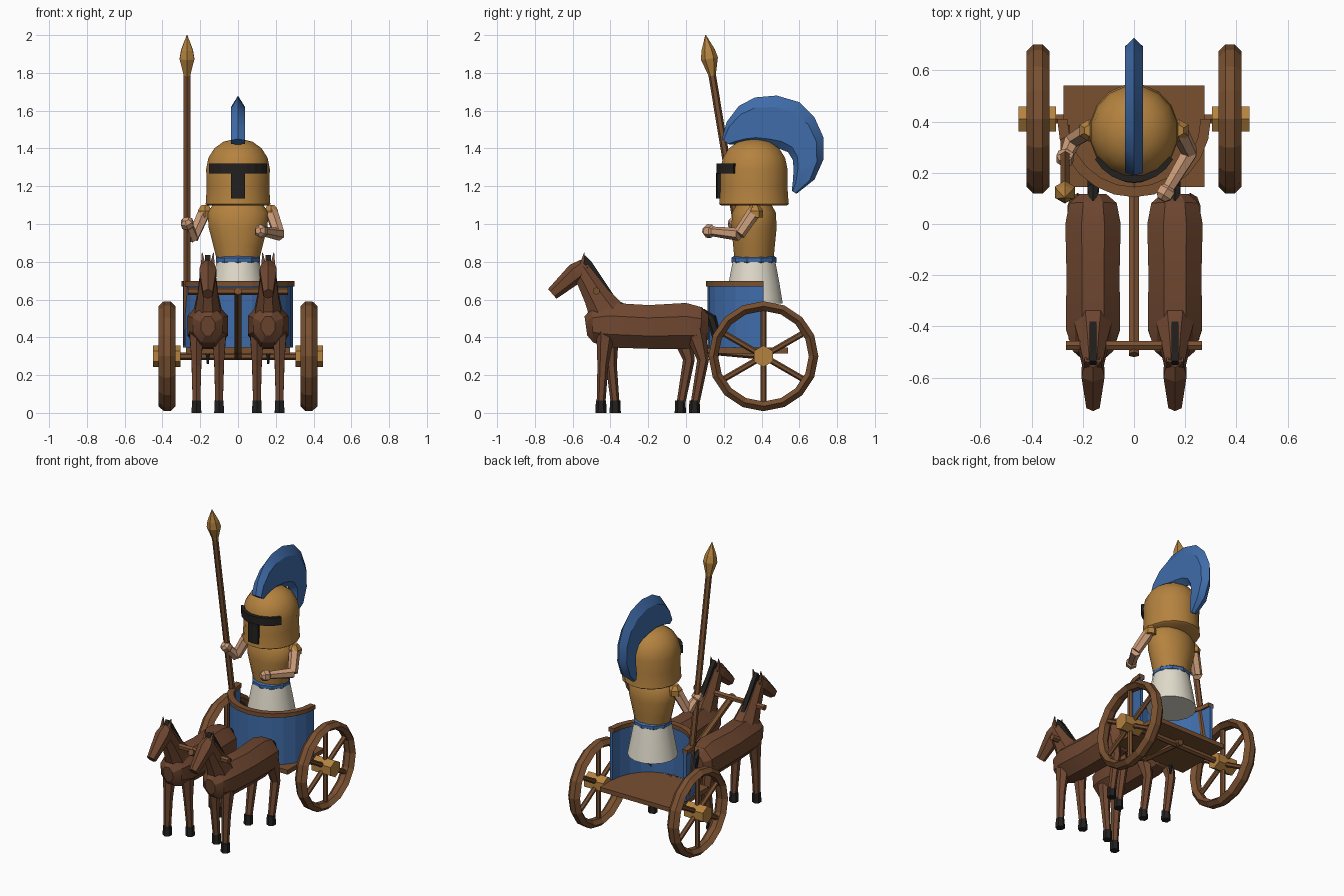
import bpy, bmesh, math
from mathutils import Vector as V

if "Cube" in bpy.data.objects:
    bpy.data.objects.remove(bpy.data.objects["Cube"])

def mat(name, r, g, b):
    m = bpy.data.materials.new(name)
    m.diffuse_color = (r, g, b, 1)
    m.use_nodes = True
    m.node_tree.nodes["Principled BSDF"].inputs["Base Color"].default_value = m.diffuse_color
    return m

BRASS = mat("brass", .46, .225, .05)
WOOD = mat("wood", .19, .08, .03)
COAT = mat("coat", .16, .063, .03)
BLUE = mat("blue", .05, .15, .40)
CLOTH = mat("cloth", .75, .71, .60)
DARK = mat("dark", .016, .015, .014)
SKIN = mat("skin", .60, .33, .19)

def loft(name, rings, m, closed=False, smooth=0):
    """Skin a list of equal-length rings; caps the ends unless closed."""
    bm = bmesh.new()
    vs = [[bm.verts.new(p) for p in r] for r in rings]
    n = len(rings[0])
    pairs = list(zip(vs, vs[1:])) + ([(vs[-1], vs[0])] if closed else [])
    for a, b in pairs:
        for i in range(n):
            j = (i + 1) % n
            bm.faces.new((a[i], a[j], b[j], b[i]))
    if not closed:
        bm.faces.new(vs[0])
        bm.faces.new(vs[-1])
    bmesh.ops.recalc_face_normals(bm, faces=bm.faces[:])
    me = bpy.data.meshes.new(name)
    bm.to_mesh(me)
    bm.free()
    me.materials.append(m)
    ob = bpy.data.objects.new(name, me)
    bpy.context.collection.objects.link(ob)
    if smooth:
        bpy.ops.object.select_all(action='DESELECT')
        ob.select_set(True)
        bpy.context.view_layer.objects.active = ob
        bpy.ops.object.shade_smooth_by_angle(angle=math.radians(smooth))
    return ob

def tube(name, pts, radii, m, n=6, smooth=0, turn=.5):
    """Sweep an n-sided section (r or (width, height)) through points."""
    pts = [V(p) for p in pts]
    rings = []
    for i, p in enumerate(pts):
        t = (pts[min(i + 1, len(pts) - 1)] - pts[max(i - 1, 0)]).normalized()
        ref = V((1, 0, 0)) if abs(t.x) < .9 else V((0, 1, 0))
        u = (ref - t * ref.dot(t)).normalized()
        w = t.cross(u)
        r = radii[i] if isinstance(radii, list) else radii
        rw, rh = r if isinstance(r, tuple) else (r, r)
        angs = [2 * math.pi * (k + turn) / n for k in range(n)]
        rings.append([p + u * rw * math.cos(a) + w * rh * math.sin(a) for a in angs])
    return loft(name, rings, m, smooth=smooth)

def turned(name, prof, m, y=.36, n=16, smooth=40):
    """Upright lathe-like form from (z, x radius, y radius)."""
    return tube(name, [(0, y, z) for z, _, _ in prof], [(a, b) for _, a, b in prof], m, n, smooth)

def box(name, x0, x1, y0, y1, z0, z1, m):
    ring = lambda z: [(x0, y0, z), (x1, y0, z), (x1, y1, z), (x0, y1, z)]
    return loft(name, [ring(z0), ring(z1)], m)

def arc_band(name, cy, rx, ry, thick, a, z0, z1, m, n):
    """Curved strip bulging to the front, spanning angles -a..a."""
    rings = []
    for i in range(n + 1):
        t = math.radians(-a + 2 * a * i / n)
        s, c = math.sin(t), math.cos(t)
        o = (rx * s, cy - ry * c)
        q = ((rx - thick) * s, cy - (ry - thick) * c)
        rings.append([(*o, z0), (*o, z1), (*q, z1), (*q, z0)])
    return loft(name, rings, m)

# Wheels with hubs and six spokes
WY, WZ = .41, .30
for s, side in ((-1, "left"), (1, "right")):
    prof = [(-.045, .265), (-.018, .291), (.018, .291), (.045, .265), (.018, .24), (-.018, .24)]
    rings = []
    for k in range(16):
        a = 2 * math.pi * k / 16
        rings.append([(s * .375 + x, WY + r * math.cos(a), WZ + r * math.sin(a)) for x, r in prof])
    loft(side + "_wheel_rim", rings, WOOD, closed=True)
    for k in range(6):
        a = math.pi / 2 + k * math.pi / 3
        c, d = math.cos(a), math.sin(a)
        tube(f"{side}_spoke_{k}", [(s * .375, WY + r * c, WZ + r * d) for r in (.03, .25)], .016, WOOD)
    tube(side + "_hub", [(s * .305, WY, WZ), (s * .45, WY, WZ)], .057, BRASS)
tube("axle", [(-.42, WY, WZ), (.42, WY, WZ)], .02, WOOD)

# Chariot body
box("floor", -.275, .275, .145, .54, .315, .345, WOOD)
arc_band("chariot_wall", .41, .29, .295, .02, 90, .345, .68, BLUE, 12)
arc_band("wall_rail", .41, .30, .305, .04, 90, .67, .698, WOOD, 12)
tube("draught_pole", [(0, .45, .30), (0, .12, .33), (0, -.51, .645)], .022, WOOD)
tube("yoke", [(-.265, -.475, .645), (.265, -.475, .645)], .02, WOOD)

# Two mirrored horses
for s, side in ((-1, "left"), (1, "right")):
    cx = s * .16
    h = side + "_horse_"

    def part(name, yz, radii, m, n=6, x=cx, smooth=0):
        return tube(h + name, [(x, y, z) for y, z in yz], radii, m, n, smooth)

    part("body", [(-.53, .46), (-.495, .465), (-.41, .465), (-.2, .455), (0, .46), (.08, .455), (.118, .455)],
         [(.04, .055), (.085, .10), (.115, .128), (.112, .125), (.117, .132), (.10, .113), (.055, .07)], COAT, 8, smooth=25)
    part("neck", [(-.39, .48), (-.475, .62), (-.56, .765)], [(.09, .12), (.06, .075), (.04, .05)], COAT, 8, smooth=25)
    part("head", [(-.535, .785), (-.58, .742), (-.708, .63)], [(.038, .035), (.052, .055), (.03, .034)], COAT)
    for e in (-1, 1):
        tube(h + "ear", [(cx + e * .024, -.552, .78), (cx + e * .03, -.538, .85)], [.018, .002], COAT, 4)
    mane = [(-.55, .80), (-.535, .835), (-.50, .80), (-.37, .605), (-.40, .56), (-.47, .66)]
    loft(h + "mane", [[(cx + d, y, z) for y, z in mane] for d in (-.014, .014)], DARK)
    part("tail", [(.085, .54), (.135, .50), (.165, .40), (.16, .26)], [.015, .026, .026, .006], DARK)
    # outer legs splay away from the inner pair
    for x, df, dh in ((s * .22, 0, 0), (s * .10, 1, -.075)):
        fy = -.45 + .075 * df
        part("front_leg", [(-.425 + .02 * df, .43), (-.44 + .045 * df, .25), (fy, .05)],
             [(.042, .05), .029, .023], COAT, x=x)
        part("front_hoof", [(fy, 0), (fy, .065)], [.03, .027], DARK, x=x)
        part("hind_leg", [(.045 + dh, .44), (.09 + dh, .28), (.048 + dh, .05)],
             [(.045, .06), .031, .023], COAT, x=x)
        part("hind_hoof", [(.045 + dh, 0), (.045 + dh, .065)], [.03, .027], DARK, x=x)

# Driver: skirt, belt, cuirass
turned("skirt", [(.58, .158, .155), (.70, .135, .135), (.815, .114, .112)], CLOTH)
turned("cuirass", [(.81, .114, .105), (.88, .132, .112), (.98, .158, .122), (1.06, .165, .118), (1.11, .13, .09)], BRASS)
turned("belt", [(.79, .112, .112), (.80, .123, .12), (.82, .123, .12), (.83, .112, .108)], BLUE, n=10, smooth=0)

# Helmet with face opening and crest
turned("helmet", [(1.097, .165, .175), (1.105, .175, .188), (1.12, .173, .186), (1.2, .169, .180), (1.29, .172, .181),
                  (1.35, .16, .168), (1.40, .128, .136), (1.435, .08, .085), (1.45, .02, .02)], BRASS)
arc_band("eye_slot", .355, .18, .193, .03, 58, 1.267, 1.32, DARK, 8)
arc_band("nose_slot", .355, .18, .195, .03, 12, 1.135, 1.27, DARK, 2)
outer = [(.19, 1.45), (.215, 1.54), (.28, 1.625), (.365, 1.67), (.48, 1.68), (.60, 1.645),
         (.68, 1.565), (.727, 1.46), (.727, 1.34), (.68, 1.235), (.585, 1.16)]
inner = [(.23, 1.42), (.27, 1.42), (.32, 1.42), (.37, 1.42), (.43, 1.41), (.49, 1.40),
         (.54, 1.38), (.565, 1.34), (.57, 1.29), (.565, 1.22), (.56, 1.175)]
crest = []
for i, (o, q) in enumerate(zip(outer, inner)):
    w = .02 if i == 10 else .036
    at = lambda f, x: (x, o[0] + (q[0] - o[0]) * f, o[1] + (q[1] - o[1]) * f)
    crest.append([at(0, 0), at(.22, w), at(.85, w), at(1, 0), at(.85, -w), at(.22, -w)])
loft("crest", crest, BLUE, smooth=30)

# Arms: one holds the spear, the other the reins pose
arms = {"left": [(-.175, .365, 1.07), (-.24, .325, .925), (-.268, .26, 1.0)],
        "right": [(.175, .365, 1.07), (.218, .28, .945), (.125, .125, .962)]}
for side, (sh, el, ha) in arms.items():
    tube(side + "_upper_arm", [sh, el], [.036, .032], SKIN)
    tube(side + "_forearm", [el, ha], [.034, .025], SKIN)
    d = (V(ha) - V(el)).normalized()
    tube(side + "_hand", [V(ha) + d * k for k in (-.03, -.012, .018, .036)], [.018, .036, .036, .018], SKIN)
    tube(side + "_shoulder_guard", [(sh[0], .365, z) for z in (1.035, 1.07, 1.10)], [.042, .044, .022], BRASS)

# Spear leaning forward
def on_spear(z):
    return (-.27, .14 + (1.78 - z) * .165, z)

tube("spear_shaft", [on_spear(.36), on_spear(1.79)], .02, WOOD)
tube("spear_head", [on_spear(z) for z in (1.775, 1.80, 1.875, 1.92, 2.0)], [.018, .023, .045, .036, .002], BRASS)
